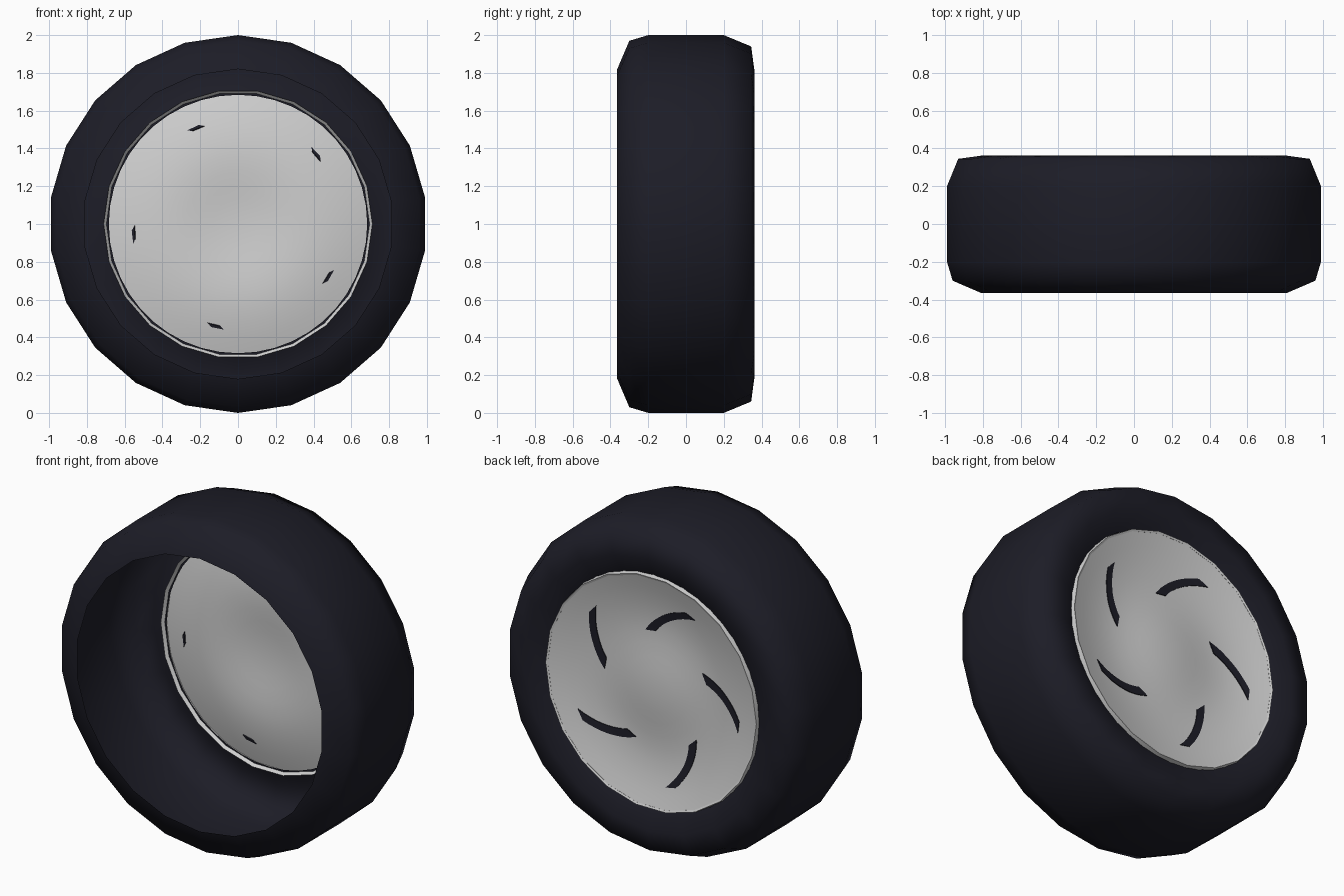
import bpy, bmesh
from math import sin, cos, pi, radians

cube = bpy.data.objects.get("Cube")
if cube:
    bpy.data.objects.remove(cube)


def material(name, rgb, rough):
    m = bpy.data.materials.new(name)
    m.use_nodes = True
    m.diffuse_color = (*rgb, 1)
    node = m.node_tree.nodes["Principled BSDF"]
    node.inputs["Base Color"].default_value = (*rgb, 1)
    node.inputs["Roughness"].default_value = rough
    return m


rubber = material("dark rubber", (0.012, 0.012, 0.02), 0.8)
metal = material("light grey metal", (0.63, 0.63, 0.63), 0.5)


def finish(name, bm, mat, smooth):
    bmesh.ops.remove_doubles(bm, verts=bm.verts, dist=0.0001)
    bmesh.ops.recalc_face_normals(bm, faces=bm.faces)
    mesh = bpy.data.meshes.new(name)
    bm.to_mesh(mesh)
    bm.free()
    mesh.materials.append(mat)
    ob = bpy.data.objects.new(name, mesh)
    bpy.context.collection.objects.link(ob)
    bpy.ops.object.select_all(action='DESELECT')
    ob.select_set(True)
    bpy.context.view_layer.objects.active = ob
    bpy.ops.object.shade_smooth_by_angle(angle=radians(smooth))


def revolve(name, profile, sides, mat, smooth, turn=0.0, closed=False):
    """Spin (radius, y) points about the axle at z = 1."""
    bm = bmesh.new()
    rings = []
    for r, y in profile:
        angles = [2 * pi * (i + turn) / sides for i in range(sides)]
        rings.append([bm.verts.new((r * sin(a), y, 1 + r * cos(a))) for a in angles])
    pairs = list(zip(rings, rings[1:]))
    if closed:
        pairs.append((rings[-1], rings[0]))
    for a, b in pairs:
        for i in range(sides):
            j = (i + 1) % sides
            bm.faces.new((a[i], a[j], b[j], b[i]))
    finish(name, bm, mat, smooth)


# Tyre shell, open at the front
revolve("tyre", [(0.82, -0.364), (0.97, -0.30), (1, -0.2), (1, 0.2),
                 (0.94, 0.345), (0.815, 0.362), (0.703, 0.308)], 22, rubber, 80)

# Rim band, with a flared inside
revolve("rim_band", [(0.712, 0.283), (0.701, 0.333), (0.69, 0.328), (0.696, 0.30)],
        22, metal, 30, turn=0.5, closed=True)
revolve("rim_gap", [(0.684, 0.299), (0.697, 0.299)], 44, rubber, 30)

# Dished disc with a slightly raised middle, the same curve front and back
dish = [(0, 0.249), (0.06, 0.248), (0.13, 0.244), (0.2, 0.237), (0.28, 0.23),
        (0.36, 0.227), (0.44, 0.231), (0.52, 0.242), (0.61, 0.26), (0.691, 0.282)]
FRONT, BACK = 0.03, 0.046
revolve("wheel_disc", [(r, y + FRONT) for r, y in dish]
        + [(r, y + BACK) for r, y in reversed(dish)], 44, metal, 60)


def dish_y(r):
    for (r0, y0), (r1, y1) in zip(dish, dish[1:]):
        if r <= r1:
            return y0 + (y1 - y0) * (r - r0) / (r1 - r0)


# Five curved dark slots whose outer tips show through the disc
STEPS = 16
bm = bmesh.new()
for k in range(5):
    rows = []
    for i in range(STEPS + 1):
        t = i / STEPS
        r = 0.35 + 0.214 * t
        mid = radians(43 + 72 * k - 32 * (1 - t))
        half = 0.034 / r
        top = dish_y(r) + BACK + 0.005
        low = dish_y(r) + (FRONT - 0.005 if i >= STEPS - 1 else BACK - 0.004)
        rows.append([bm.verts.new((r * cos(a), y, 1 + r * sin(a)))
                     for a, y in ((mid - half, low), (mid + half, low),
                                  (mid + half, top), (mid - half, top))])
    for a, b in zip(rows, rows[1:]):
        for i in range(4):
            j = (i + 1) % 4
            bm.faces.new((a[i], a[j], b[j], b[i]))
    bm.faces.new(rows[0])
    bm.faces.new(rows[-1])
finish("curved_slots", bm, rubber, 30)
